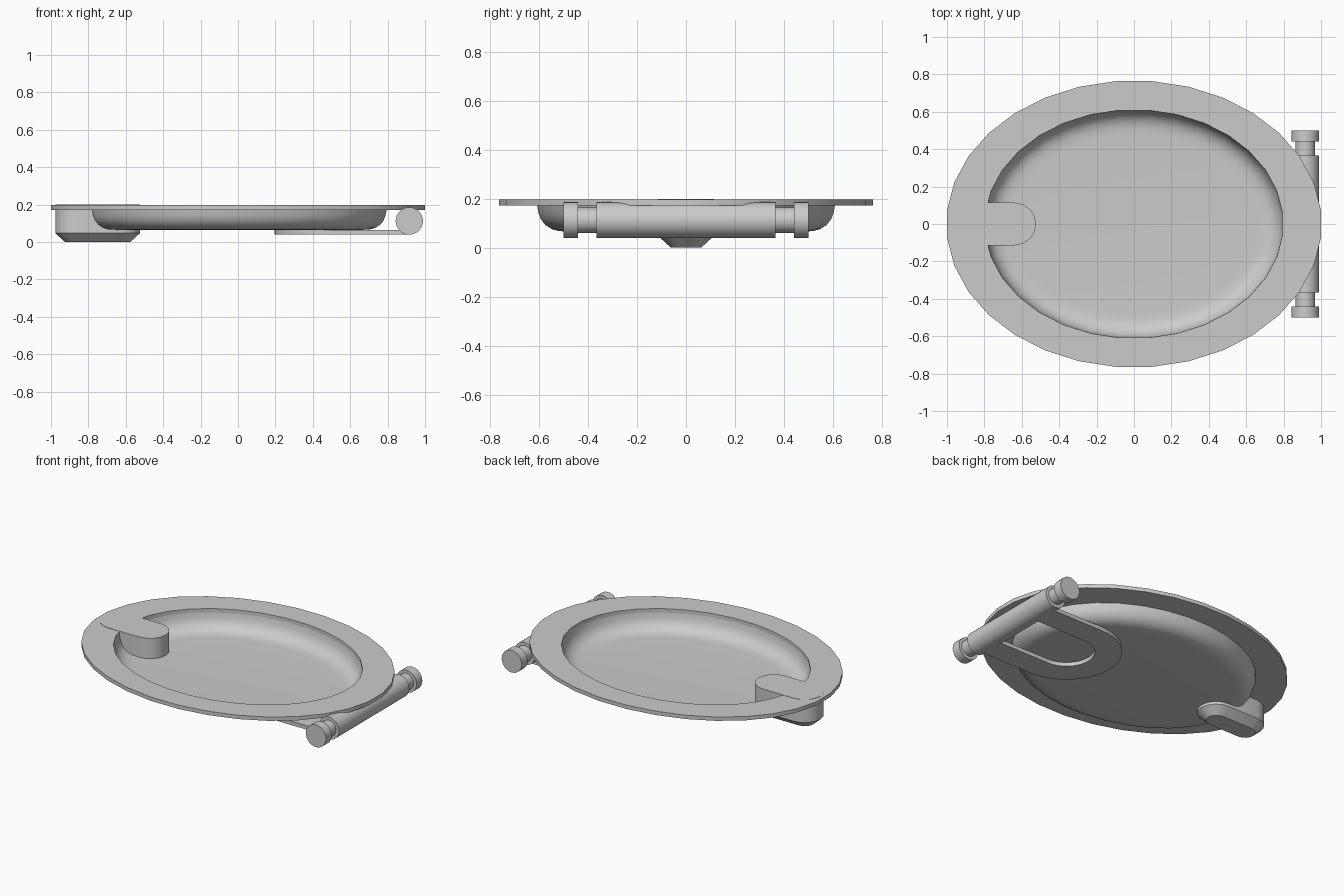
import bpy, bmesh
from math import pi, cos, sin

if "Cube" in bpy.data.objects:
    bpy.data.objects.remove(bpy.data.objects["Cube"])


def loft(name, rings, cap_start=True, cap_end=True, wrap=False, angle=35):
    """Skin a list of closed point rings into one object."""
    bm = bmesh.new()
    vs = [[bm.verts.new(p) for p in ring] for ring in rings]
    pairs = list(zip(vs, vs[1:])) + ([(vs[-1], vs[0])] if wrap else [])
    n = len(vs[0])
    for a, b in pairs:
        for i in range(n):
            j = (i + 1) % n
            bm.faces.new((a[i], a[j], b[j], b[i]))
    if cap_start and not wrap:
        bm.faces.new(vs[0][::-1])
    if cap_end and not wrap:
        bm.faces.new(vs[-1])
    bmesh.ops.recalc_face_normals(bm, faces=bm.faces)
    me = bpy.data.meshes.new(name)
    bm.to_mesh(me)
    bm.free()
    ob = bpy.data.objects.new(name, me)
    bpy.context.collection.objects.link(ob)
    bpy.ops.object.select_all(action='DESELECT')
    bpy.context.view_layer.objects.active = ob
    ob.select_set(True)
    bpy.ops.object.shade_smooth_by_angle(angle=angle * pi / 180)
    return ob


def oval(rx, ry, z, n=32):
    k = [(i + 0.5) * 2 * pi / n for i in range(n)]
    return [(rx * cos(a), ry * sin(a), z) for a in k]


def slot(x0, x1, r, z, n=8):
    """Stadium outline with arc centres at x0 and x1."""
    right = [-pi / 2 + pi * i / n for i in range(n + 1)]
    pts = [(x1 + r * cos(a), r * sin(a), z) for a in right]
    return pts + [(x0 - r * cos(a), -r * sin(a), z) for a in right]


RX, RY, TOP, UNDER = 1.004, 0.767, 0.197, 0.172
IX, IY = 0.798, 0.611

# Flat rim ring
loft("rim", [oval(RX, RY, UNDER), oval(RX, RY, TOP),
             oval(IX, IY, TOP), oval(IX, IY, UNDER)], wrap=True)

# Shallow bowl: (inset from the opening, height)
bowl = [(0, UNDER), (0.006, 0.14), (0.016, 0.115), (0.034, 0.092),
        (0.06, 0.075), (0.09, 0.067), (0.13, 0.065)]
loft("bowl", [oval(IX - d, IY - d, z) for d, z in bowl],
     cap_start=False, angle=45)

# Rounded foot block with a chamfered base
loft("foot_block", [slot(-0.863, -0.638, r, z)
                    for r, z in ((0.062, 0.0), (0.114, 0.047), (0.114, 0.199))])

# Hinge barrel with necks and end caps, turned about the y axis
BX, BZ = 0.916, 0.112
half = [(0.073, 0.365), (0.052, 0.365), (0.052, 0.44), (0.073, 0.44), (0.073, 0.5)]
turned = [(r, -y) for r, y in reversed(half)] + half
loft("hinge_barrel", [[(BX + r * cos(a), y, BZ + r * sin(a))
                       for a in (2 * pi * i / 32 for i in range(32))]
                      for r, y in turned])

# U-shaped flat bracket under the bowl
N = 20


def u_section(x, y, ox, oy, w=0.16, lo=0.039, hi=0.0645):
    return [(x + ox * s, y + oy * s, z)
            for s, z in ((0, lo), (w, lo), (w, hi), (0, hi))]


R_IN, CX = 0.17, 0.525
sections = [u_section(BX, R_IN, 0, 1)]
for i in range(N + 1):
    a = pi / 2 + pi * i / N
    sections.append(u_section(CX + R_IN * cos(a), R_IN * sin(a), cos(a), sin(a)))
sections.append(u_section(BX, -R_IN, 0, -1))
loft("under_bracket", sections)
